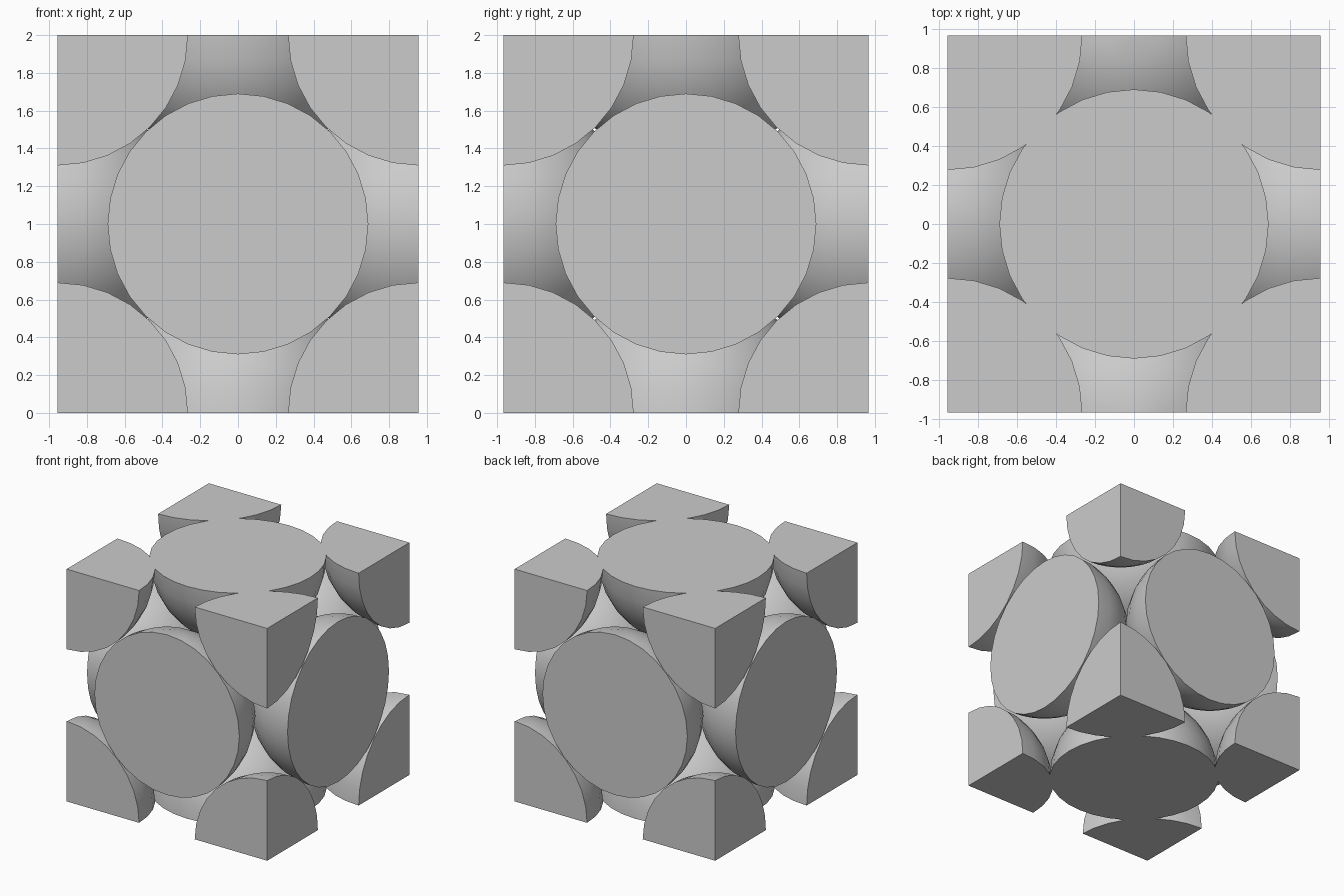
import bpy, bmesh, math
from mathutils import Vector
from itertools import product

if "Cube" in bpy.data.objects:
    bpy.data.objects.remove(bpy.data.objects["Cube"])

HALF = Vector((0.955, 0.967, 1.0))   # half size of the cell
MID = Vector((0, 0, 1))
R = 0.69


def cut(bm, point, normal, fill):
    geom = bm.verts[:] + bm.edges[:] + bm.faces[:]
    bmesh.ops.bisect_plane(bm, geom=geom, dist=1e-5, plane_co=point,
                           plane_no=normal, clear_outer=True)
    if fill:
        rim = [e for e in bm.edges if e.is_boundary]
        bmesh.ops.holes_fill(bm, edges=rim, sides=0)


# Face-centred cubic layout: eight corners and six face centres
centres = [MID + Vector(s) * 1.0 * Vector((0, 0, 0)).length + Vector(a * h for a, h in zip(s, HALF))
           for s in product((-1, 0, 1), repeat=3)
           if sum(map(abs, s)) in (1, 3)]

cell = bmesh.new()
for c in centres:
    bm = bmesh.new()
    bmesh.ops.create_uvsphere(bm, u_segments=32, v_segments=16, radius=R)
    bmesh.ops.translate(bm, verts=bm.verts, vec=c)
    # Flat caps where the cell walls slice the sphere
    for axis in range(3):
        off = c[axis] - MID[axis]
        if abs(off) > 0.1:
            n = Vector((0, 0, 0))
            n[axis] = math.copysign(1, off)
            cut(bm, c, n, True)
    bmesh.ops.recalc_face_normals(bm, faces=bm.faces)
    # Trim at the seam with any overlapping neighbour
    for o in centres:
        if 0.01 < (o - c).length < 2 * R:
            cut(bm, (o + c) / 2, (o - c).normalized(), False)
    part = bpy.data.meshes.new("part")
    bm.to_mesh(part)
    bm.free()
    cell.from_mesh(part)
    bpy.data.meshes.remove(part)

# Weld the trimmed seams together
seam = list({v for e in cell.edges if e.is_boundary for v in e.verts})
bmesh.ops.remove_doubles(cell, verts=seam, dist=0.012)

mesh = bpy.data.meshes.new("sphere_packing_cell")
cell.to_mesh(mesh)
cell.free()
obj = bpy.data.objects.new("sphere_packing_cell", mesh)
bpy.context.collection.objects.link(obj)
bpy.context.view_layer.objects.active = obj
obj.select_set(True)
bpy.ops.object.shade_smooth_by_angle(angle=math.radians(30))
